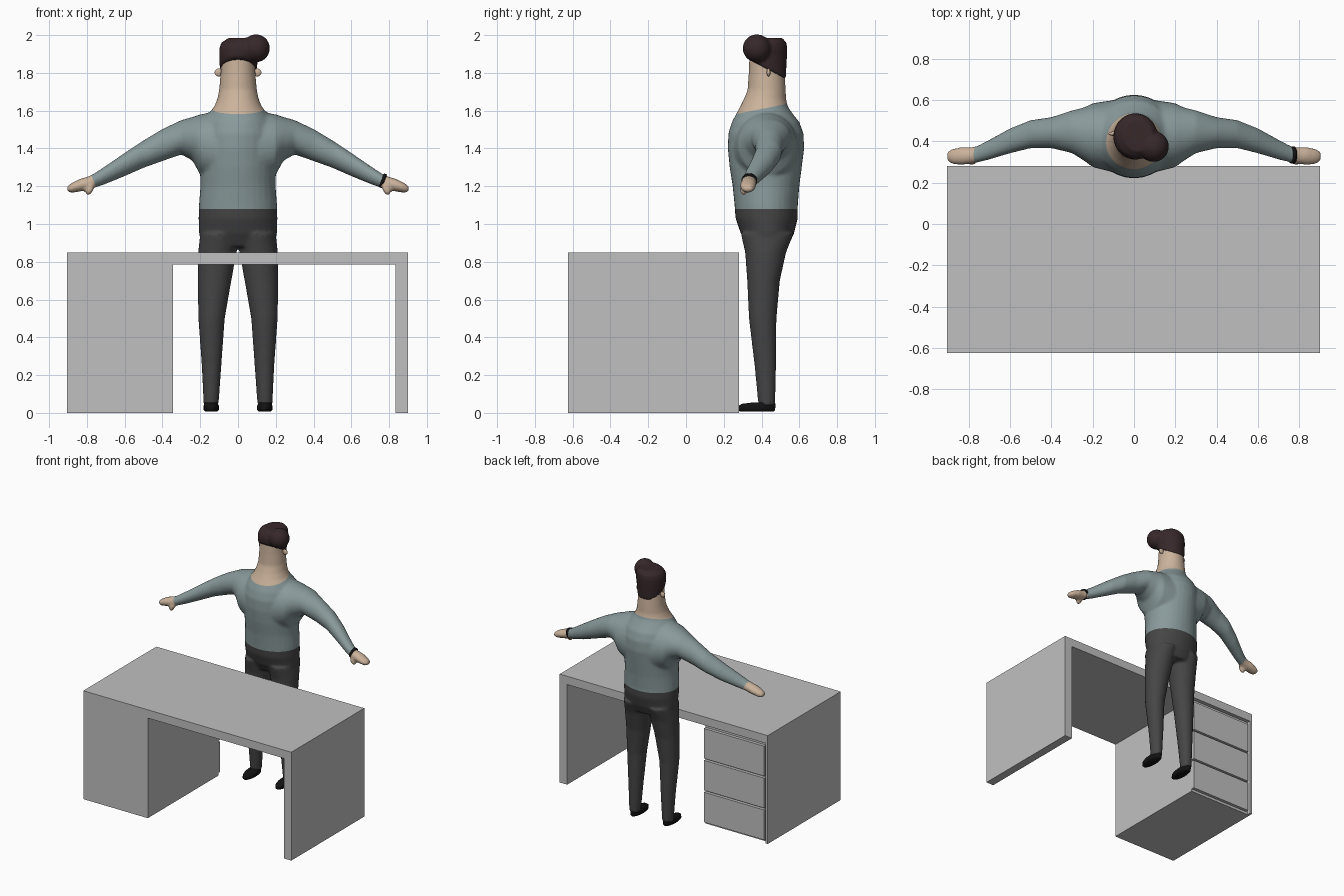
import bpy, bmesh, math
from mathutils import Vector, Matrix

if "Cube" in bpy.data.objects:
    bpy.data.objects.remove(bpy.data.objects["Cube"])


def material(name, rgb):
    m = bpy.data.materials.new(name)
    m.diffuse_color = (*rgb, 1)
    m.use_nodes = True
    m.node_tree.nodes["Principled BSDF"].inputs["Base Color"].default_value = m.diffuse_color
    return m


GREY = material("desk grey", (0.53, 0.53, 0.53))
SWEATER = material("sweater blue grey", (0.25, 0.32, 0.325))
TROUSERS = material("trousers charcoal", (0.06, 0.06, 0.06))
SKIN = material("skin", (0.60, 0.45, 0.33))
HAIR = material("hair brown", (0.038, 0.021, 0.023))
BLACK = material("black", (0.006, 0.006, 0.006))


def make(name, bm, mats, smooth=True):
    bmesh.ops.recalc_face_normals(bm, faces=bm.faces)
    for f in bm.faces:
        f.smooth = smooth
    me = bpy.data.meshes.new(name)
    bm.to_mesh(me)
    bm.free()
    for m in mats:
        me.materials.append(m)
    ob = bpy.data.objects.new(name, me)
    bpy.context.collection.objects.link(ob)
    return ob


def loft(bm, rings, axis="z", flip=1, n=32, bottom=None):
    """Elliptical rings (t, u0, u1, v0, v1) stacked along z or x."""
    rows = []
    for i, (t, u0, u1, v0, v1) in enumerate(rings):
        row = []
        for k in range(n):
            a = 2 * math.pi * k / n
            u = (u0 + u1) / 2 + (u1 - u0) / 2 * math.cos(a)
            v = (v0 + v1) / 2 + (v1 - v0) / 2 * math.sin(a)
            if axis == "z":
                z = bottom(a) if bottom and i == 0 else t
                row.append(bm.verts.new((flip * u, v, z)))
            else:
                row.append(bm.verts.new((flip * t, u, v)))
        rows.append(row)
    faces = [bm.faces.new((a[k], a[(k + 1) % n], b[(k + 1) % n], b[k]))
             for a, b in zip(rows, rows[1:]) for k in range(n)]
    faces += [bm.faces.new(rows[0][::-1]), bm.faces.new(rows[-1])]
    bmesh.ops.recalc_face_normals(bm, faces=faces)


def ball(bm, loc, radii, tilt=0):
    mat = (Matrix.Translation(loc) @ Matrix.Rotation(tilt, 4, "Y")
           @ Matrix.Diagonal((*radii, 1)))
    bmesh.ops.create_uvsphere(bm, u_segments=24, v_segments=14, radius=1, matrix=mat)


def blended(bm, voxel, repeat):
    """Fuse overlapping volumes into one soft surface."""
    ob = make("blend_source", bm, [])
    r = ob.modifiers.new("fuse", "REMESH")
    r.mode = "VOXEL"
    r.voxel_size = voxel
    s = ob.modifiers.new("soften", "SMOOTH")
    s.factor, s.iterations = 0.5, repeat
    dg = bpy.context.evaluated_depsgraph_get()
    me = bpy.data.meshes.new_from_object(ob.evaluated_get(dg))
    out = bmesh.new()
    out.from_mesh(me)
    bpy.data.objects.remove(ob)
    bpy.data.meshes.remove(me)
    return out


def box(name, x0, x1, y0, y1, z0, z1, mat=GREY):
    bm = bmesh.new()
    bmesh.ops.create_cube(bm, size=1, matrix=Matrix.Translation(
        ((x0 + x1) / 2, (y0 + y1) / 2, (z0 + z1) / 2))
        @ Matrix.Diagonal((x1 - x0, y1 - y0, z1 - z0, 1)))
    return make(name, bm, [mat], False)


# Desk: top, side panels, cabinet and drawers facing the person
box("desk_top", -0.905, 0.9, -0.625, 0.28, 0.785, 0.85)
box("desk_leg_panel", 0.835, 0.9, -0.625, 0.28, 0, 0.785)
box("cabinet", -0.89, -0.345, -0.625, 0.25, 0, 0.785)
box("cabinet_side", -0.905, -0.885, -0.625, 0.28, 0, 0.785)
for i in range(3):
    z = 0.02 + i * 0.25
    box(f"drawer_{i + 1}", -0.87, -0.347, 0.25, 0.274, z, z + 0.235)

# Body: torso with neck and head, arms with hands, legs
bm = bmesh.new()
torso = [(0.88, 0.18, 0.33, 0.54), (0.95, 0.207, 0.29, 0.572), (1.03, 0.209, 0.262, 0.592),
         (1.1, 0.207, 0.257, 0.592), (1.2, 0.199, 0.247, 0.60), (1.3, 0.2, 0.231, 0.613),
         (1.4, 0.2, 0.221, 0.626), (1.48, 0.2, 0.224, 0.622), (1.54, 0.185, 0.243, 0.60),
         (1.58, 0.16, 0.264, 0.568), (1.62, 0.127, 0.286, 0.54), (1.66, 0.11, 0.306, 0.53),
         (1.71, 0.1, 0.326, 0.528), (1.8, 0.092, 0.332, 0.522), (1.92, 0.088, 0.336, 0.518)]
loft(bm, [(z, -w, w, a, b) for z, w, a, b in torso])
arm = [(0.1, 0.25, 0.6, 1.2, 1.6), (0.2, 0.275, 0.585, 1.26, 1.58),
       (0.24, 0.305, 0.565, 1.335, 1.567), (0.3, 0.343, 0.55, 1.368, 1.55),
       (0.4, 0.367, 0.517, 1.333, 1.503), (0.5, 0.367, 0.503, 1.297, 1.443),
       (0.6, 0.342, 0.463, 1.253, 1.377), (0.7, 0.312, 0.408, 1.212, 1.308),
       (0.76, 0.297, 0.377, 1.191, 1.268), (0.79, 0.291, 0.371, 1.181, 1.253),
       (0.84, 0.286, 0.372, 1.171, 1.238), (0.88, 0.29, 0.364, 1.165, 1.218),
       (0.905, 0.305, 0.35, 1.172, 1.2)]
leg = [(0.04, 0.103, 0.182, 0.383, 0.472), (0.25, 0.088, 0.192, 0.363, 0.477),
       (0.5, 0.07, 0.21, 0.333, 0.479), (0.7, 0.035, 0.213, 0.324, 0.497),
       (0.85, 0.008, 0.211, 0.313, 0.53), (0.95, 0.0, 0.2, 0.29, 0.57)]
for s in (1, -1):
    loft(bm, arm, "x", s)
    loft(bm, leg, "z", s)
    ball(bm, (s * 0.785, 0.305, 1.182), (0.019, 0.02, 0.036), -s * 0.5)  # thumb
body = blended(bm, 0.01, 5)

# Clean colour borders: waist, neckline and cuffs
cuts = [((0, 0, 1.08), (0, 0, 1)), ((0, 0.28, 1.585), (0, -0.2, 1))]
cuts += [((s * 0.765, 0.33, 1.23), (s, 0, -0.4)) for s in (1, -1)]
for co, no in cuts:
    bmesh.ops.bisect_plane(body, geom=body.verts[:] + body.edges[:] + body.faces[:],
                           plane_co=co, plane_no=no, dist=1e-5)
for f in body.faces:
    c = f.calc_center_median()
    x = abs(c.x)
    hand = x - 0.765 - 0.4 * (c.z - 1.23) > 0
    neck = x < 0.22 and c.z > 1.585 + 0.2 * (c.y - 0.28)
    f.material_index = 2 if hand or neck else (1 if c.z < 1.08 else 0)
make("body", body, [SWEATER, TROUSERS, SKIN])

# Hair: cap rising to a point in front, low at the nape, with a swept quiff
bm = bmesh.new()
loft(bm, [(1.8, -0.096, 0.1, 0.322, 0.528), (1.89, -0.1, 0.108, 0.312, 0.535),
          (1.93, -0.099, 0.115, 0.312, 0.536), (1.96, -0.088, 0.11, 0.325, 0.532),
          (1.985, -0.05, 0.09, 0.35, 0.51)],
     bottom=lambda a: 1.822 - 0.055 * math.sin(a))
ball(bm, (0.095, 0.375, 1.93), (0.074, 0.075, 0.074), 0.3)
make("hair", blended(bm, 0.008, 4), [HAIR])

# Ears and shoes
for s, side in ((1, "left"), (-1, "right")):
    bm = bmesh.new()
    ball(bm, (s * 0.102, 0.437, 1.802), (0.022, 0.01, 0.021))
    make(f"ear_{side}", bm, [SKIN])
    bm = bmesh.new()
    loft(bm, [(0.008, 0.108, 0.175, 0.285, 0.465), (0.016, 0.101, 0.182, 0.276, 0.472),
              (0.036, 0.101, 0.182, 0.277, 0.473), (0.048, 0.107, 0.179, 0.295, 0.473),
              (0.056, 0.115, 0.174, 0.36, 0.468)], "z", s)
    make(f"shoe_{side}", bm, [BLACK])

# Wrist band
bm = bmesh.new()
turn = Vector((1, 0, -0.4)).to_track_quat("X", "Z").to_matrix().to_4x4()
loft(bm, [(-0.009, -0.041, 0.041, -0.039, 0.039), (0.009, -0.041, 0.041, -0.039, 0.039)], "x")
bm.transform(Matrix.Translation((0.767, 0.335, 1.229)) @ turn)
make("wrist_band", bm, [BLACK])
